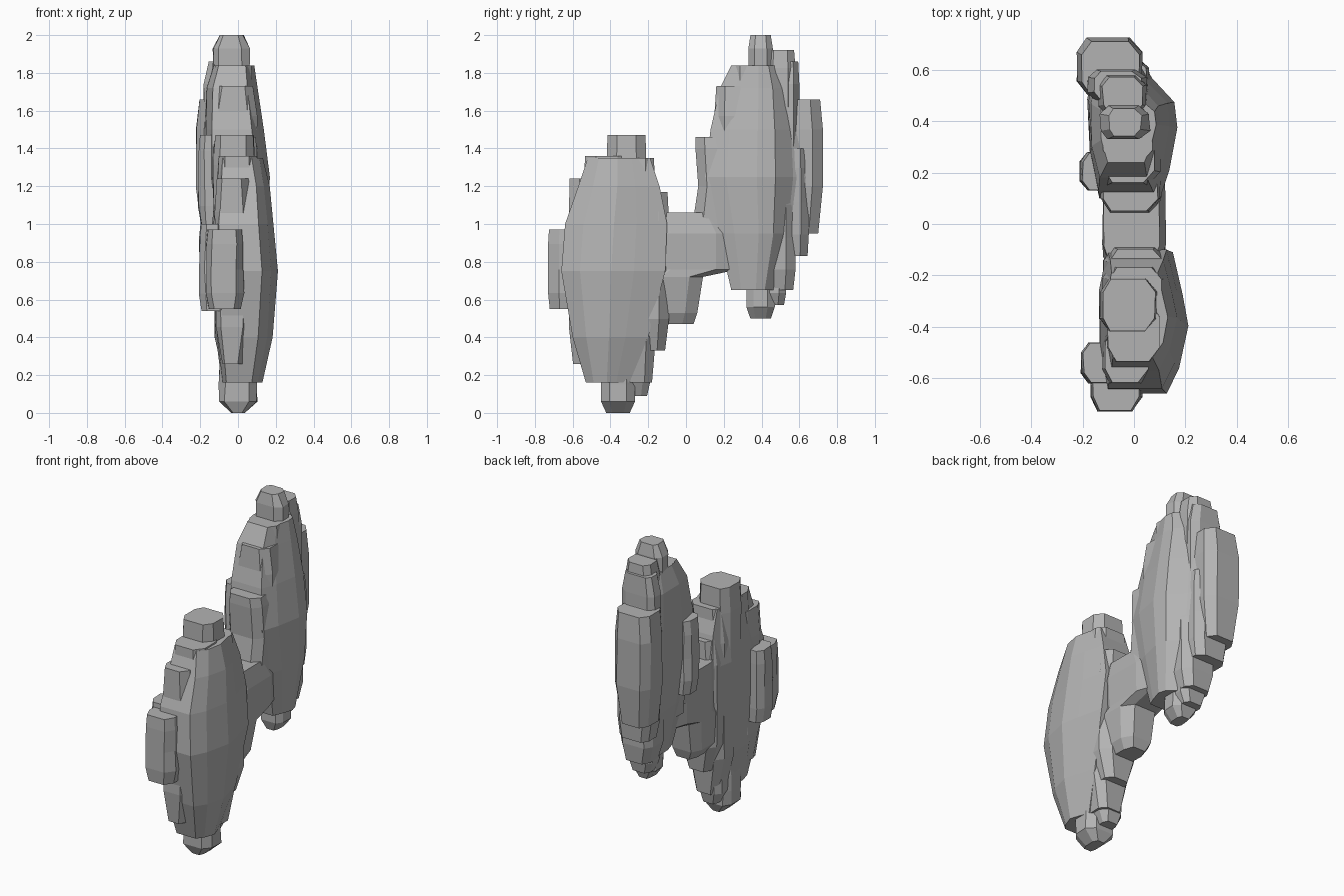
import bpy
import bmesh
import random

random.seed(4)
default_cube = bpy.data.objects.get("Cube")
if default_cube:
    bpy.data.objects.remove(default_cube, do_unlink=True)

stone = bpy.data.materials.new("grey_stone")
stone.use_nodes = True
GREY = (0.45, 0.45, 0.45, 1)
stone.diffuse_color = GREY
stone.node_tree.nodes["Principled BSDF"].inputs["Base Color"].default_value = GREY

# Plan outlines in a unit square: two ridged bodies and a chamfered block
SIDE = [(.1, 1), (0, .7), (.03, .3), (.12, 0)]
FRONT_RIDGE = [(.75, 0), (.9, .18), (1, .48), (.93, .7), (.82, 1)] + SIDE
BACK_RIDGE = [(.8, 0), (.9, .2), (1, .5), (.96, .68), (.72, .85), (.58, 1)] + SIDE
BLOCK = [(.15, 0), (.8, 0), (1, .25), (1, .75), (.8, 1), (.15, 1), (0, .75), (0, .25)]


def loft(name, rings, outline, jitter=.004):
    """Stack plan outlines; each ring is (z, y range, x range)."""
    bm = bmesh.new()
    layers = []
    for z, (y0, y1), (x0, x1) in rings:
        layer = []
        for u, v in outline:
            wobble = random.uniform(-jitter, jitter)
            layer.append(bm.verts.new((x0 + (x1 - x0) * u + wobble, y0 + (y1 - y0) * v, z)))
        layers.append(layer)
    count = len(outline)
    for low, high in zip(layers, layers[1:]):
        for i in range(count):
            j = (i + 1) % count
            bm.faces.new((low[i], low[j], high[j], high[i]))
    bm.faces.new(layers[0][::-1])
    bm.faces.new(layers[-1])
    bmesh.ops.recalc_face_normals(bm, faces=bm.faces)
    mesh = bpy.data.meshes.new(name)
    bm.to_mesh(mesh)
    bm.free()
    mesh.materials.append(stone)
    obj = bpy.data.objects.new(name, mesh)
    bpy.context.collection.objects.link(obj)


def shrink(span, factor):
    middle, half = (span[0] + span[1]) / 2, (span[1] - span[0]) / 2 * factor
    return middle - half, middle + half


def slab(name, y, z, x, top=.92, bottom=.85):
    """Upright rock slab, slightly narrowed at both ends."""
    rings = []
    for t, factor in ((0, bottom), (.2, 1), (.5, 1), (.82, 1), (1, top)):
        height = z[0] + (z[1] - z[0]) * t
        rings.append((height, shrink(y, (1 + factor) / 2), shrink(x, factor)))
    loft(name, rings, BLOCK)


# Front rock: bulging body
loft("front_body", [
    (.16, (-.53, -.3), (-.09, .13)),
    (.4, (-.6, -.2), (-.12, .185)),
    (.75, (-.66, -.11), (-.14, .213)),
    (1.0, (-.64, -.1), (-.14, .19)),
    (1.2, (-.57, -.14), (-.12, .165)),
    (1.35, (-.52, -.19), (-.11, .135)),
], FRONT_RIDGE)

# Front rock: stepped slabs around the body
slab("front_fin", y=(-.73, -.5), z=(.55, .97), x=(-.17, .03))
slab("front_side_plate", y=(-.62, -.46), z=(.54, 1), x=(-.205, 0))
slab("front_outer_step", y=(-.62, -.4), z=(.26, 1.24), x=(-.12, .06), bottom=.6)
slab("front_inner_step", y=(-.54, -.3), z=(.17, 1.36), x=(-.11, .11), bottom=.7)
slab("front_crown", y=(-.42, -.21), z=(.6, 1.47), x=(-.13, .09))
slab("front_rear_step", y=(-.36, -.16), z=(.16, 1.35), x=(-.12, .13), top=.8, bottom=.6)
slab("front_rear_outer_step", y=(-.3, -.09), z=(.33, 1.17), x=(-.12, .14), top=.85, bottom=.6)
slab("front_tip", y=(-.45, -.27), z=(0, .3), x=(-.1, .1), bottom=.38)
slab("front_tip_rear", y=(-.35, -.19), z=(.09, .45), x=(-.09, .07), bottom=.6)

# Bridge between the rocks: stepped foot rising to the back rock
loft("bridge", [
    (.47, (-.2, .04), (-.07, .06)),
    (.53, (-.2, .06), (-.11, .09)),
    (.72, (-.2, .09), (-.12, .12)),
    (.76, (-.2, .28), (-.12, .12)),
    (.95, (-.2, .28), (-.12, .125)),
    (1.06, (-.18, .2), (-.12, .1)),
], BLOCK)

# Back rock: bulging body
loft("back_body", [
    (.65, (.24, .5), (-.1, .125)),
    (.95, (.17, .6), (-.15, .16)),
    (1.25, (.1, .65), (-.18, .17)),
    (1.5, (.13, .63), (-.18, .14)),
    (1.72, (.18, .59), (-.17, .105)),
    (1.84, (.24, .53), (-.13, .085)),
], BACK_RIDGE)

# Back rock: bowed rear fin
loft("back_fin", [
    (.95, (.5, .7), (-.19, 0)),
    (1.2, (.5, .725), (-.22, .03)),
    (1.5, (.5, .725), (-.22, .03)),
    (1.66, (.5, .71), (-.2, .02)),
], BLOCK)

# Back rock: stepped slabs around the body
slab("back_side_plate", y=(.13, .28), z=(1, 1.47), x=(-.21, 0))
loft("back_front_step", [
    (.9, (.02, .25), (-.12, .1)),
    (1.2, (.065, .25), (-.13, .11)),
    (1.4, (.05, .25), (-.13, .1)),
    (1.46, (.05, .24), (-.12, .09)),
], BLOCK)
slab("back_front_inner_step", y=(.15, .36), z=(.85, 1.73), x=(-.14, .1), top=.8)
slab("back_upper_step", y=(.24, .42), z=(1, 1.84), x=(-.13, .08))
slab("back_crown", y=(.33, .46), z=(1.6, 2), x=(-.13, .06), top=.65)
slab("back_crown_step", y=(.42, .58), z=(1.4, 1.92), x=(-.14, .05), top=.8)
slab("back_shoulder", y=(.48, .6), z=(1.2, 1.86), x=(-.18, .05), top=.8)
slab("back_lower_fin", y=(.48, .65), z=(.83, 1.4), x=(-.18, .06))
slab("back_lower_step", y=(.38, .58), z=(.65, 1.2), x=(-.14, .09), bottom=.75)
slab("back_lower_block", y=(.38, .53), z=(.57, .9), x=(-.11, .06), bottom=.7)
slab("back_tip", y=(.32, .47), z=(.5, .8), x=(-.09, .07), bottom=.45)
